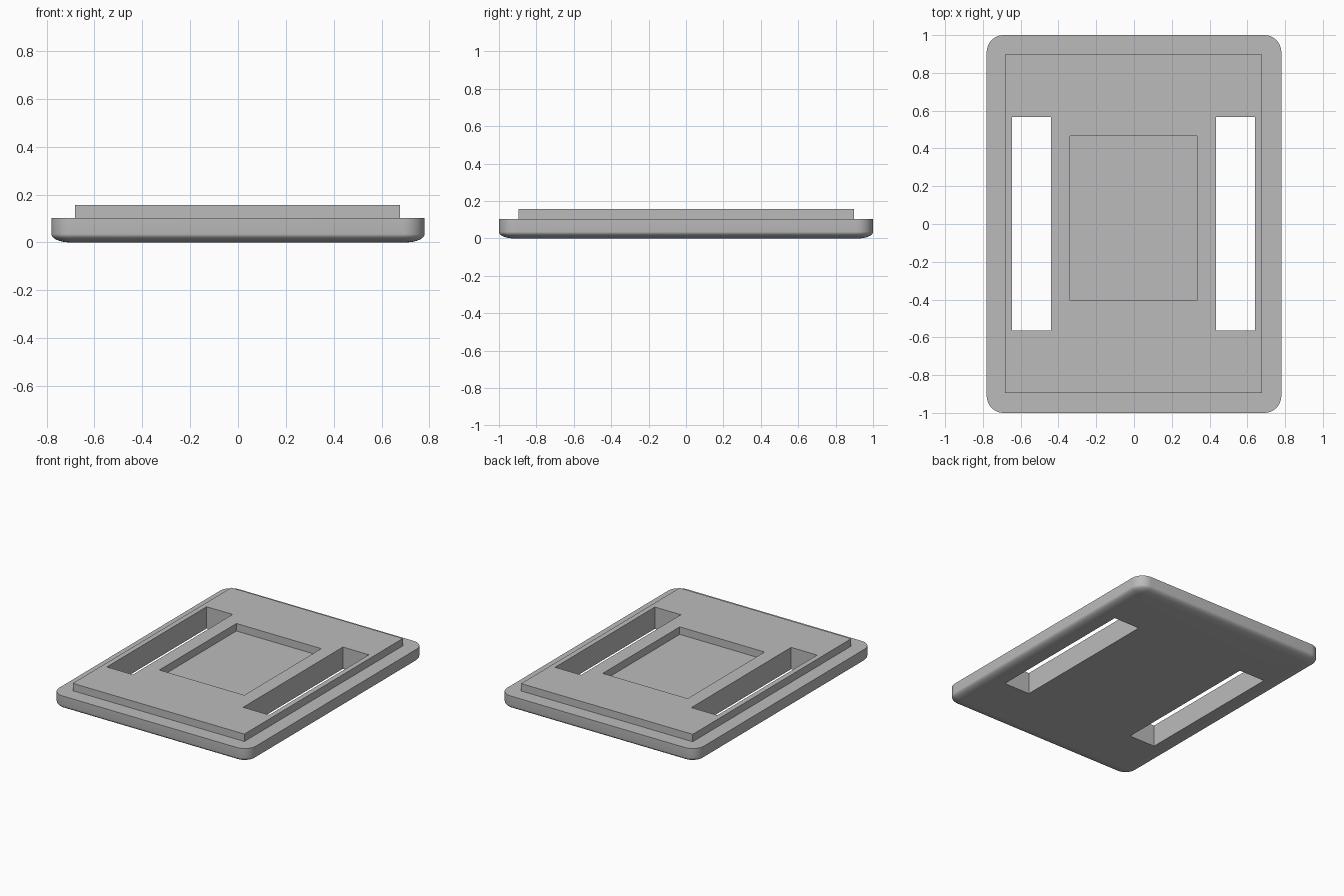
import bpy, bmesh
from math import sin, cos, pi, radians

cube = bpy.data.objects.get("Cube")
if cube:
    bpy.data.objects.remove(cube, do_unlink=True)

grey = bpy.data.materials.new("plain_grey")
grey.use_nodes = True
grey.diffuse_color = (0.5, 0.5, 0.5, 1)
grey.node_tree.nodes["Principled BSDF"].inputs["Base Color"].default_value = (0.5, 0.5, 0.5, 1)

HALF_X, HALF_Y, PLATE_TOP, PANEL_TOP = 0.78, 1.0, 0.103, 0.156
CORNER, EDGE_INSET, EDGE_HEIGHT, STEPS = 0.09, 0.08, 0.035, 10


def finish(bm, name):
    bmesh.ops.recalc_face_normals(bm, faces=bm.faces)
    mesh = bpy.data.meshes.new(name)
    bm.to_mesh(mesh)
    bm.free()
    mesh.materials.append(grey)
    obj = bpy.data.objects.new(name, mesh)
    bpy.context.collection.objects.link(obj)
    return obj


def box(name, x0, x1, y0, y1, z0, z1):
    bm = bmesh.new()
    bmesh.ops.create_cube(bm, size=1)
    for v in bm.verts:
        v.co.x = x1 if v.co.x > 0 else x0
        v.co.y = y1 if v.co.y > 0 else y0
        v.co.z = z1 if v.co.z > 0 else z0
    return finish(bm, name)


def rounded_ring(bm, inset, z):
    """Rounded rectangle outline, shrunk by inset."""
    r = CORNER - inset
    verts = []
    for q, (sx, sy) in enumerate(((1, 1), (-1, 1), (-1, -1), (1, -1))):
        for i in range(STEPS + 1):
            a = (q + i / STEPS) * pi / 2
            verts.append(bm.verts.new((sx * (HALF_X - CORNER) + r * cos(a),
                                       sy * (HALF_Y - CORNER) + r * sin(a), z)))
    return verts


def combine(target, tool, operation):
    mod = target.modifiers.new(operation.title(), 'BOOLEAN')
    mod.operation, mod.object, mod.solver = operation, tool, 'EXACT'
    bpy.context.view_layer.objects.active = target
    bpy.ops.object.modifier_apply(modifier=mod.name)
    bpy.data.objects.remove(tool, do_unlink=True)


# Base plate: rounded corners, softly rounded lower edge
bm = bmesh.new()
rings = []
for i in range(STEPS + 1):
    a = i / STEPS * pi / 2
    rings.append(rounded_ring(bm, EDGE_INSET * (1 - sin(a)), EDGE_HEIGHT * (1 - cos(a))))
rings.append(rounded_ring(bm, 0, PLATE_TOP))
for low, high in zip(rings, rings[1:]):
    for i in range(len(low)):
        j = (i + 1) % len(low)
        bm.faces.new((low[i], low[j], high[j], high[i]))
bm.faces.new(rings[0])
bm.faces.new(rings[-1])
plate = finish(bm, "stepped_plate")

# Raised panel with its shallow central recess
panel = box("raised_panel", -0.682, 0.678, -0.896, 0.898, 0.06, PANEL_TOP)
combine(plate, panel, 'UNION')
combine(plate, box("recess", -0.339, 0.334, -0.406, 0.466, PLATE_TOP - 0.001, 0.3), 'DIFFERENCE')

# Two long slots through the whole plate
for side in (-1, 1):
    x0, x1 = sorted((side * 0.437, side * 0.643))
    slot = box("slot", x0 - 0.002, x1 - 0.002, -0.563, 0.566, -0.1, 0.3)
    combine(plate, slot, 'DIFFERENCE')

# Smooth the rounded edges, keep the rest sharp
bpy.ops.object.select_all(action='DESELECT')
plate.select_set(True)
bpy.context.view_layer.objects.active = plate
bpy.ops.object.shade_smooth_by_angle(angle=radians(35))
